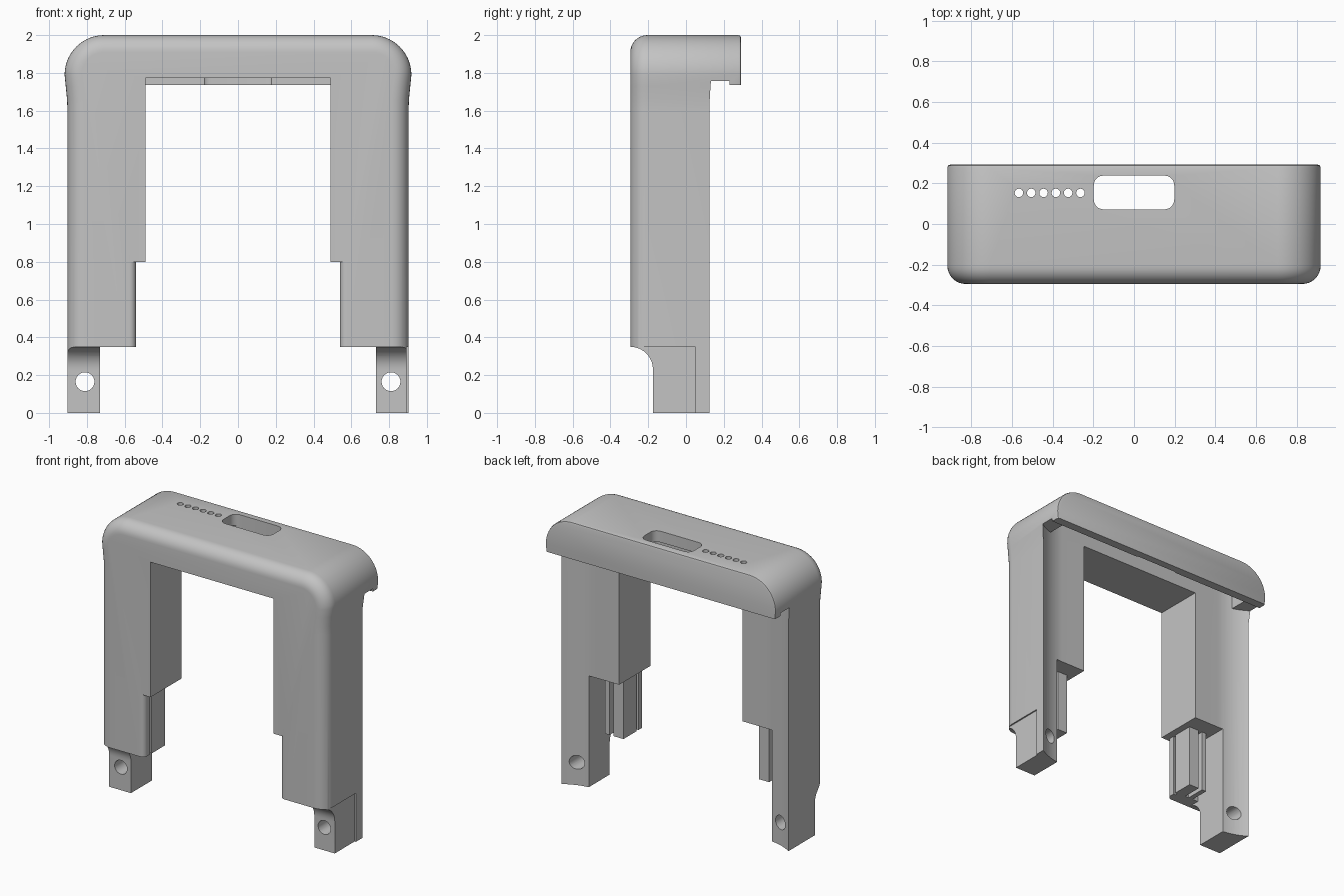
import bpy, bmesh, math

old = bpy.data.objects.get("Cube")
if old:
    bpy.data.objects.remove(old)

grey = bpy.data.materials.new("plain grey")
grey.use_nodes = True
colour = (0.55, 0.55, 0.55, 1)
grey.diffuse_color = colour
grey.node_tree.nodes["Principled BSDF"].inputs["Base Color"].default_value = colour

FRONT, BACK, LIP, TAB_TOP, STEP = -0.295, 0.292, 0.23, 0.35, 0.8


def add_object(name, bm):
    bmesh.ops.recalc_face_normals(bm, faces=bm.faces)
    mesh = bpy.data.meshes.new(name)
    bm.to_mesh(mesh)
    bm.free()
    mesh.materials.append(grey)
    ob = bpy.data.objects.new(name, mesh)
    bpy.context.collection.objects.link(ob)
    return ob


def loft(name, rings):
    """Bridge matching closed rings and cap both ends."""
    bm = bmesh.new()
    loops = [[bm.verts.new(p) for p in ring] for ring in rings]
    n = len(loops[0])
    for a, b in zip(loops, loops[1:]):
        for i in range(n):
            j = (i + 1) % n
            bm.faces.new((a[i], a[j], b[j], b[i]))
    bm.faces.new(loops[0])
    bm.faces.new(loops[-1])
    return add_object(name, bm)


def arc(cx, cy, r, start, end, steps):
    angles = [math.radians(start + (end - start) * i / steps) for i in range(steps + 1)]
    return [(cx + r * math.cos(a), cy + r * math.sin(a)) for a in angles]


def outline(inset, y):
    """Arch silhouette with a slight flare below the shoulders."""
    side = [(0.903, 0), (0.903, 1.6), (0.905, 1.66), (0.912, 1.73)]
    half = [(x - inset, z) for x, z in side]
    half += arc(0.708, 1.79, 0.21 - inset, 0, 90, 14)
    full = half + [(-x, z) for x, z in reversed(half)]
    return [(x, y, z) for x, z in full]


# Outer shell with a rounded front edge and a fine rear edge
R = 0.09
rings = []
for k in range(9):
    a = math.radians(90 * k / 8)
    rings.append(outline(R * (1 - math.sin(a)), FRONT + R * (1 - math.cos(a))))
rings += [outline(0, BACK - 0.015), outline(0.004, BACK - 0.004), outline(0.015, BACK)]
frame = loft("handle_frame", rings)


def cut(cutter):
    cutter.hide_render = True
    mod = frame.modifiers.new("cut", 'BOOLEAN')
    mod.operation, mod.solver, mod.object = 'DIFFERENCE', 'EXACT', cutter
    bpy.context.view_layer.objects.active = frame
    bpy.ops.object.modifier_apply(modifier=mod.name)
    bpy.data.objects.remove(cutter)


def cut_plan(plan, z):
    """Cut a shape drawn from above between two heights."""
    cut(loft("cutter", [[(x, y, h) for x, y in plan] for h in z]))


def cut_box(x, y, z):
    cut_plan([(x[0], y[0]), (x[1], y[0]), (x[1], y[1]), (x[0], y[1])], z)


def cut_side(s, x, y, z):
    """Box cut given for the left leg, mirrored when s is -1."""
    cut_box(sorted(s * v for v in x), y, z)


def back_plan(limit, rear):
    """Leg back seen from above: flat inside, sweeping rearward at the sides."""
    turn = math.degrees(math.asin((limit - 0.68) / 0.42))
    half = [(limit, rear)] + arc(0.68, 0.48, 0.42, turn - 90, -90, 10)
    return half + [(-x, y) for x, y in reversed(half)]


# Opening between the legs, swept leg backs, rear lip and hollow under the top
cut_box((-0.49, 0.49), (-1, LIP), (-1, 1.772))
cut_plan(back_plan(0.99, 1), (-1, 1.735))
cut_plan(back_plan(0.99, LIP), (-1, 1.757))
cut_plan(back_plan(0.8, LIP), (-1, 1.92))

for s in (1, -1):
    # Narrower lower leg with a rounded front edge
    corner = [(0.3, -1), (0.575, -1)] + arc(0.575, -0.26, 0.035, 270, 180, 6) + [(0.54, 1), (0.3, 1)]
    cut_plan([(s * x, y) for x, y in corner], (-1, STEP))
    # Rear pocket and open bottom beside the tab
    cut_side(s, (0.3, 0.73), (-0.06, 1), (-1, STEP))
    cut_side(s, (0.3, 0.73), (-1, 1), (-1, TAB_TOP))
    # Upright slots between the pocket ribs
    cut_side(s, (0.62, 0.65), (-0.2, 0), (0, STEP))
    cut_side(s, (0.685, 0.73), (-0.2, 0), (0, STEP))
    cut_side(s, (0.5, 0.555), (-0.23, -0.21), (0, STEP))
    # Curved cutaway in front of the tab
    curve = arc(FRONT, 0.23, 0.12, 90, 0, 10)
    shape = curve + [(-0.175, -0.5), (-0.8, -0.5), (-0.8, TAB_TOP)]
    cut(loft("cutter", [[(s * x, y, z) for y, z in shape] for x in (0.6, 1.2)]))
    # Pin hole through the tab
    hole = arc(s * 0.81, 0.165, 0.05, 0, 345, 23)
    cut(loft("cutter", [[(x, y, z) for x, z in hole] for y in (-0.6, 0.6)]))

# Shallow recess on the outside of the left tab
cut_box((0.893, 1.2), (-1, 0.05), (-1, TAB_TOP))

# Rounded slot and row of small holes through the top
slot = []
for cx, cy, start in ((0.15, 0.19, 0), (-0.15, 0.19, 90), (-0.15, 0.12, 180), (0.15, 0.12, 270)):
    slot += arc(cx, cy, 0.048, start, start + 90, 6)
cut_plan(slot, (1.5, 2.2))
for i in range(6):
    cut_plan(arc(-0.566 + 0.0605 * i, 0.153, 0.021, 0, 337.5, 15), (1.5, 2.2))

bpy.ops.object.select_all(action='DESELECT')
frame.select_set(True)
bpy.context.view_layer.objects.active = frame
bpy.ops.object.shade_smooth_by_angle(angle=math.radians(30))
